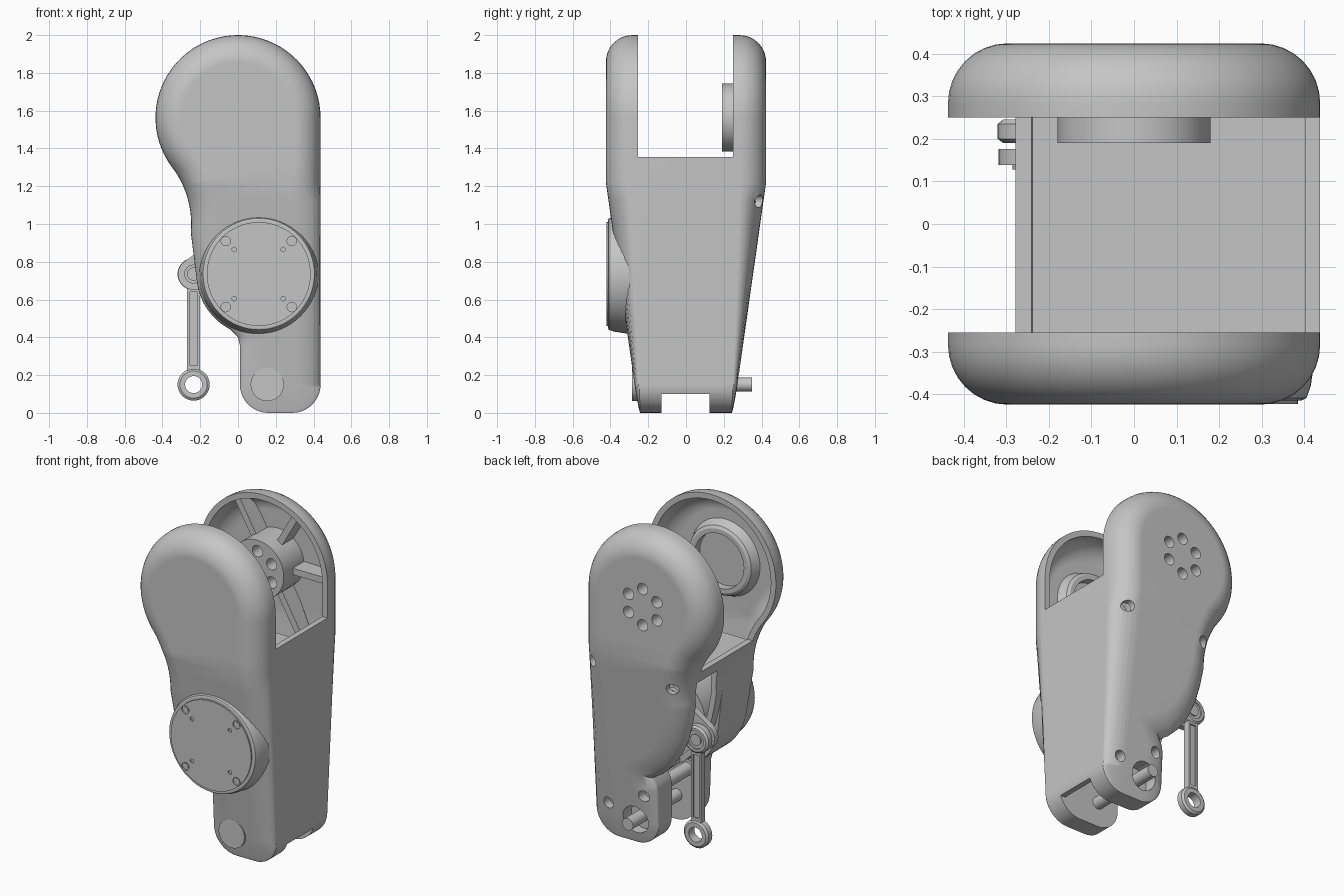
import bpy, bmesh, math
from mathutils import Matrix, Vector

cube = bpy.data.objects.get("Cube")
if cube:
    bpy.data.objects.remove(cube)

grey = bpy.data.materials.new("neutral_grey")
grey.use_nodes = True
COLOUR = (0.56, 0.56, 0.56, 1)
grey.diffuse_color = COLOUR
grey.node_tree.nodes["Principled BSDF"].inputs["Base Color"].default_value = COLOUR


def make(name, bm):
    bmesh.ops.recalc_face_normals(bm, faces=bm.faces)
    mesh = bpy.data.meshes.new(name)
    bm.to_mesh(mesh)
    bm.free()
    mesh.materials.append(grey)
    obj = bpy.data.objects.new(name, mesh)
    bpy.context.collection.objects.link(obj)
    return obj


def cyl(name, x, z, r, y0, y1, n=40):
    bm = bmesh.new()
    m = Matrix.Translation((x, (y0 + y1) / 2, z)) @ Matrix.Rotation(math.pi / 2, 4, 'X')
    bmesh.ops.create_cone(bm, cap_ends=True, segments=n, radius1=r, radius2=r, depth=y1 - y0, matrix=m)
    return make(name, bm)


def box(name, x0, x1, y0, y1, z0, z1):
    bm = bmesh.new()
    m = Matrix.Translation(((x0 + x1) / 2, (y0 + y1) / 2, (z0 + z1) / 2))
    bmesh.ops.create_cube(bm, size=1, matrix=m @ Matrix.Diagonal((x1 - x0, y1 - y0, z1 - z0, 1)))
    return make(name, bm)


def prism(name, pts, y0, y1):
    bm = bmesh.new()
    face = bm.faces.new([bm.verts.new((x, y0, z)) for x, z in pts])
    top = bmesh.ops.extrude_face_region(bm, geom=[face])["geom"]
    bmesh.ops.translate(bm, vec=(0, y1 - y0, 0), verts=[v for v in top if isinstance(v, bmesh.types.BMVert)])
    return make(name, bm)


def skin(bm, rings):
    n = len(rings[0])
    for a, b in zip(rings, rings[1:]):
        for i in range(n):
            bm.faces.new((a[i], a[(i + 1) % n], b[(i + 1) % n], b[i]))
    bm.faces.new(rings[0])
    bm.faces.new(rings[-1])


def lathe(name, x, z, profile, n=64):
    # spins (radius, y) points around an axis parallel to y
    bm = bmesh.new()
    skin(bm, [[bm.verts.new((x + r * math.cos(2 * math.pi * i / n), y, z + r * math.sin(2 * math.pi * i / n)))
               for i in range(n)] for r, y in profile])
    return make(name, bm)


def boolean(obj, tools, op='DIFFERENCE'):
    for tool in tools:
        mod = obj.modifiers.new("cut", 'BOOLEAN')
        mod.operation, mod.solver, mod.object = op, 'EXACT', tool
        bpy.context.view_layer.objects.active = obj
        bpy.ops.object.modifier_apply(modifier=mod.name)
        bpy.data.objects.remove(tool)
    return obj


def arc(cx, cz, r, a0, a1, n):
    return [(cx + r * math.cos(math.radians(a0 + (a1 - a0) * i / n)),
             cz + r * math.sin(math.radians(a0 + (a1 - a0) * i / n))) for i in range(n + 1)]


# Shell outlines seen from the front: the front one bulges round the motor
HEAD, MOTOR, FOOT = (0, 1.563), (0.11, 0.735), (0.155, 0.15)
upper = (arc(0.287, 0.15, 0.15, -90, 0, 10) + arc(*HEAD, 0.437, 0, 217, 44)
         + arc(-0.748, 1.0, 0.5, 36, -5, 12)[1:])
toe = arc(0.16, 0.15, 0.15, 180, 270, 10)
front_outline = upper + arc(*MOTOR, 0.33, 190, 243, 12) + [(0.0, 0.4), (0.01, 0.36)] + toe
back_outline = upper + [(-0.232, 0.85), (-0.205, 0.74), (-0.16, 0.64), (-0.1, 0.55), (-0.03, 0.48),
                        (0.04, 0.435), (0.02, 0.4), (0.01, 0.36)] + toe


def inset(outline, d):
    pts = [Vector(p) for p in outline]
    out = []
    for i, p in enumerate(pts):
        a, b = (p - pts[i - 1]).normalized(), (pts[(i + 1) % len(pts)] - p).normalized()
        t = (a + b).normalized()
        out.append(p + Vector((-t.y, t.x)) * d / max(0.6, t.dot(a)))
    return out


def leg_solid(name, outline, start, fillet, depth):
    # rounded pillow of the outline, thinned towards the foot
    bm = bmesh.new()
    steps = 8
    half = [(start + fillet * (1 - math.cos(math.pi / 2 * k / steps)),
             depth - fillet * (1 - math.sin(math.pi / 2 * k / steps))) for k in range(steps + 1)]
    levels = [(d, -y) for d, y in reversed(half)] + half
    skin(bm, [[bm.verts.new((p.x, y, p.y)) for p in inset(outline, d)] for d, y in levels])
    for z in (1.12, 1.22, 1.32):
        bmesh.ops.bisect_plane(bm, geom=bm.verts[:] + bm.edges[:] + bm.faces[:],
                               plane_co=(0, 0, z), plane_no=(0, 0, 1))
    for v in bm.verts:
        k = min(1, 0.06 + 0.94 * v.co.z / 1.22)
        extra = abs(v.co.y) - 0.24
        if extra > 0:
            v.co.y = math.copysign(0.24 + extra * k, v.co.y)
    return make(name, bm)


def half_shell(name, outline, y0, y1):
    # hollow half with its share of the fork gap, rod slot and split foot
    shell = leg_solid(name, outline, 0, 0.14, 0.424)
    cavity = boolean(leg_solid("cavity", outline, 0.035, 0.11, 0.388),
                     [box("foot_block", -1, 1, -1, 1, -1, 0.45)])
    return boolean(shell, [cavity, box("other_half", -2, 2, y0, y1, -2, 4),
                           box("fork_gap", -1, 1, -0.255, 0.25, 1.355, 3),
                           box("left_gap", -1, -0.1, -0.255, 0.25, 1.17, 1.5),
                           box("foot_slot", -1, 0.395, -0.13, 0.125, -1, 0.46),
                           box("toe_slot", -1, 1, -0.13, 0.125, -1, 0.1),
                           box("rod_slot", -1, 0, 0.06, 0.26, 0.41, 1.1)])


half_shell("front_shell", front_outline, 0, 2)
back = half_shell("back_shell", back_outline, -2, 0)

# Rear shaft pocket and plugged assembly screw holes
boolean(back, [cyl("shaft_pocket", *FOOT, 0.085, 0.19, 0.6)])
for x, z, y in ((0.37, 1.12, 0.33), (-0.18, 1.09, 0.33), (0.335, 0.21, 0.22), (0.085, 0.32, 0.23)):
    boolean(back, [cyl("screw_hole", x, z, 0.034, y - 0.05, 0.6, 24)])
    cyl("screw_post", x, z, 0.036, y - 0.1, y, 24)

# Rear hub with six through holes
hub = cyl("rear_hub", *HEAD, 0.18, 0.19, 0.395, 64)
for x, z in arc(*HEAD, 0.112, 30, 330, 5):
    boolean(back, [cyl("hub_hole", x, z, 0.035, 0.3, 0.6, 24)])
    boolean(hub, [cyl("hub_hole", x, z, 0.035, 0.1, 0.6, 24)])

# Radial ribs inside the rear fork
for i, reach in enumerate((0.41, 0.75, 0.46, 0.41, 0.41, 0.41)):
    bm = bmesh.new()
    profile = [(0.16, 0.28), (reach, 0.28), (reach, 0.325), (0.34, 0.38), (0.16, 0.4)]
    skin(bm, [[bm.verts.new((r, y, w)) for r, y in profile] for w in (-0.02, 0.02)])
    bmesh.ops.transform(bm, verts=bm.verts, matrix=Matrix.Translation((0, 0, HEAD[1]))
                        @ Matrix.Rotation(math.radians(60 * i), 4, 'Y'))
    make("rear_rib", bm)

# Bearing seat inside the front fork
seat = lathe("front_bearing_seat", *HEAD, [(0.24, -0.4), (0.225, -0.365), (0.212, -0.335), (0.195, -0.325)])
boolean(seat, [cyl("seat_bore", *HEAD, 0.168, -0.375, -0.2, 64)])

# Floor between the forks
box("fork_floor", -0.25, 0.41, -0.27, 0.27, 1.13, 1.16)

# Motor boss, cover and body
lathe("motor_boss", *MOTOR, [(0.284, -0.414), (0.295, -0.408), (0.305, -0.38), (0.318, -0.29), (0.31, -0.25)])
cover = cyl("motor_cover", *MOTOR, 0.275, -0.422, -0.405, 64)
for sx in (-1, 1):
    for sz in (-1, 1):
        for off, r in ((0.175, 0.025), (0.13, 0.012)):
            boolean(cover, [cyl("cover_hole", MOTOR[0] + sx * off, MOTOR[1] + sz * off, r, -0.5, -0.408, 20)])
        cyl("cover_screw", MOTOR[0] + sx * 0.175, MOTOR[1] + sz * 0.175, 0.017, -0.418, -0.4, 20)
cyl("motor_body", *MOTOR, 0.27, -0.3, 0.04, 64)
cyl("motor_shaft", *MOTOR, 0.06, 0.0, 0.19)
cyl("motor_horn", *MOTOR, 0.13, 0.13, 0.17)

# Foot shaft, front cap and spacer
cyl("foot_shaft", *FOOT, 0.037, -0.2, 0.35)
cyl("foot_cap", *FOOT, 0.088, -0.285, -0.2, 48)
cyl("foot_spacer", 0.085, 0.33, 0.04, -0.2, 0.2)

# Crank arm rising from the rod joint and reaching the motor horn
RX = -0.235
prism("crank_arm", arc(RX, MOTOR[1], 0.083, 124, 270, 16) + [(0.08, 0.64), (0.11, 0.86)]
      + arc(-0.02, 0.88, 0.083, 0, 124, 14), 0.138, 0.176)

# Push rod with an eye at each end
rod = box("push_rod", RX - 0.034, RX + 0.034, 0.197, 0.238, 0.2, 0.69)
boolean(rod, [box("rod_recess", RX - 0.02, RX + 0.02, y, y + 0.02, 0.25, 0.64) for y in (0.187, 0.228)])
boolean(rod, [lathe("rod_eye", RX, z, [(0.072, 0.19), (0.085, 0.2), (0.085, 0.235), (0.072, 0.245)], 40)
              for z in (FOOT[1], MOTOR[1])], 'UNION')
boolean(rod, [cyl("eye_hole", RX, FOOT[1], 0.045, 0, 0.4),
              cyl("bolt_recess", RX, MOTOR[1], 0.055, 0.235, 0.4)])
cyl("rod_bolt", RX, MOTOR[1], 0.035, 0.118, 0.243, 24)
cyl("rod_nut", RX, MOTOR[1], 0.05, 0.128, 0.14, 24)

# Smooth shading with sharp edges kept
bpy.ops.object.select_all(action='DESELECT')
for obj in bpy.context.collection.objects:
    if obj.type == 'MESH' and grey.name in obj.data.materials:
        obj.select_set(True)
        bpy.context.view_layer.objects.active = obj
bpy.ops.object.shade_smooth_by_angle(angle=math.radians(30))
for obj in bpy.context.selected_objects:
    mod = obj.modifiers.new("weighted_normals", 'WEIGHTED_NORMAL')
    mod.keep_sharp = True
